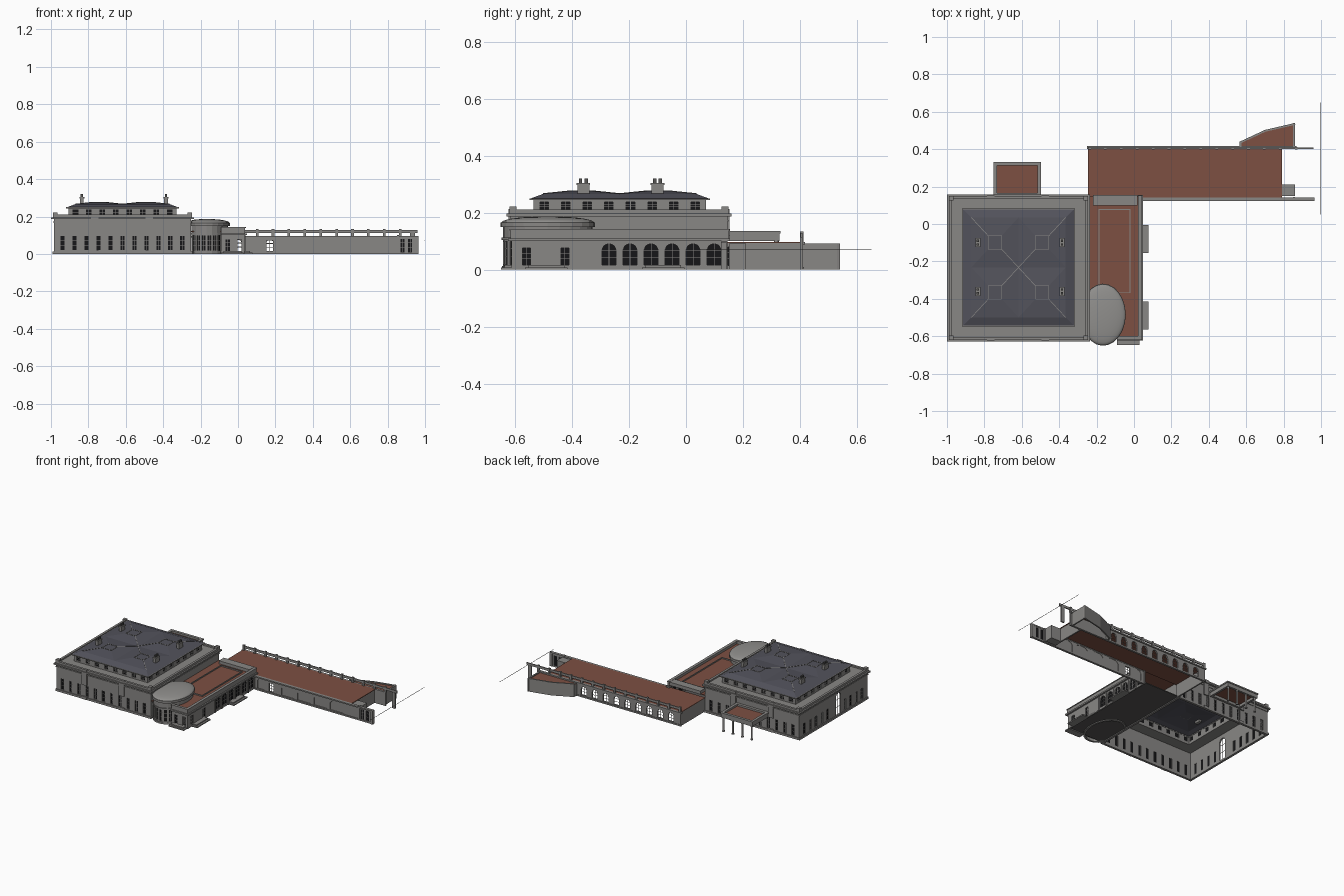
import bpy, bmesh, math
from mathutils import Vector as V

if "Cube" in bpy.data.objects:
    bpy.data.objects.remove(bpy.data.objects["Cube"])

COLS = [("stone_grey", (.25, .243, .235)), ("roof_brown", (.205, .08, .055)),
        ("slate", (.085, .085, .105)), ("dark_glass", (.008, .008, .009)),
        ("dome_grey", (.28, .275, .265)), ("shadow_grey", (.09, .088, .086))]
MATS = []
for n, c in COLS:
    m = bpy.data.materials.new(n)
    m.diffuse_color = (*c, 1)
    m.use_nodes = True
    m.node_tree.nodes["Principled BSDF"].inputs["Base Color"].default_value = m.diffuse_color
    MATS.append(m)
STONE, BROWN, SLATE, GLASS, DOME, DARK = range(6)


def finish(name, bm, smooth=False):
    bmesh.ops.recalc_face_normals(bm, faces=bm.faces)
    me = bpy.data.meshes.new(name)
    bm.to_mesh(me)
    bm.free()
    for m in MATS:
        me.materials.append(m)
    ob = bpy.data.objects.new(name, me)
    bpy.context.collection.objects.link(ob)
    if smooth:
        for p in me.polygons:
            p.use_smooth = True
    return ob


def prism(bm, pts, vec, mat=STONE):
    """Extrude a 3D polygon along a vector into a closed solid."""
    a = [bm.verts.new(p) for p in pts]
    b = [bm.verts.new(V(p) + V(vec)) for p in pts]
    n = len(a)
    fs = [bm.faces.new(a), bm.faces.new(b[::-1])]
    fs += [bm.faces.new((a[i], b[i], b[(i + 1) % n], a[(i + 1) % n])) for i in range(n)]
    for f in fs:
        f.material_index = mat


def box(bm, x0, x1, y0, y1, z0, z1, mat=STONE):
    prism(bm, [(x0, y0, z0), (x1, y0, z0), (x1, y1, z0), (x0, y1, z0)], (0, 0, z1 - z0), mat)


def boxes(name, items, mat=STONE):
    bm = bmesh.new()
    for b in items:
        box(bm, *b, mat=mat)
    return finish(name, bm)


def ring(name, r, z0, z1, out, inn, mat=STONE):
    """Rectangular band around a footprint (cornice, parapet, plinth)."""
    x0, x1, y0, y1 = r
    X0, X1, Y0, Y1 = x0 - out, x1 + out, y0 - out, y1 + out
    x0, x1, y0, y1 = x0 + inn, x1 - inn, y0 + inn, y1 - inn
    boxes(name, [(X0, X1, Y0, y0, z0, z1), (X0, X1, y1, Y1, z0, z1),
                 (X0, x0, y0, y1, z0, z1), (x1, X1, y0, y1, z0, z1)], mat)


def wall(bm, p0, p1, h, ops=(), t=.01, z=0):
    """Wall with real openings (pos, width, z0, z1, arched, fill); outside is right of p0->p1."""
    p0, p1 = V((*p0, 0)), V((*p1, 0))
    L = (p1 - p0).length
    d = (p1 - p0) / L
    n = V((d.y, -d.x, 0))

    def piece(uz, d0=0, d1=t, mat=STONE):
        prism(bm, [p0 + d * u - n * d0 + V((0, 0, w)) for u, w in uz], -n * (d1 - d0), mat)

    def rect(u0, u1, a, b, *k):
        piece([(u0, a), (u1, a), (u1, b), (u0, b)], *k)
    c = 0
    for u, w, a, b, arch, fill in sorted(ops):
        l, r = u - w / 2, u + w / 2
        rect(c, l, z, h)
        if a > z:
            rect(l, r, z, a)
        rect(l, r, b, h)
        if arch:
            rise = min(w / 2, .022)
            k = 8
            for i in range(k):
                q = [l + w * (i + j) / k for j in (0, 1)]
                zz = [b - rise + rise * math.sqrt(max(0, 1 - ((s - u) / (w / 2)) ** 2)) for s in q]
                piece([(q[0], zz[0]), (q[1], zz[1]), (q[1], b + .0005), (q[0], b + .0005)])
        if fill is not None:
            rect(l, r, a, b, t * .6, t * .8, fill)
        if fill != STONE:      # glazing bars
            rect(u - .001, u + .001, a, b, t * .4, t * .6)
            for s in (.36, .7):
                rect(l, r, a + (b - a) * s - .001, a + (b - a) * s + .001, t * .4, t * .6)
        c = r
    rect(c, L, z, h)


def row(c0, step, n, w, a, b, arch=False, fill=GLASS):
    return [(c0 + i * step, w, a, b, arch, fill) for i in range(n)]


# ---- Main block: walls, cornices, terrace ----
M = (-.985, -.25, -.615, .145)
x0, x1, y0, y1 = M
bm = bmesh.new()
wall(bm, (x0, y0), (x1, y0), .2, row(.047, .064, 11, .022, .02, .095))
wall(bm, (x1, y0), (x1, y1), .2)
wall(bm, (x1, y1), (x0, y1), .2, row(.047, .064, 11, .022, .02, .095))
side = [o for o in row(.06, .064, 11, .022, .02, .095) if abs(o[0] - .435) > .06]
wall(bm, (x0, y1), (x0, y0), .2, side + [(.435, .055, .012, .165, True, None)])
finish("main_walls", bm)
ring("main_plinth", M, 0, .014, .006, 0)
ring("main_string_course", M, .168, .174, .004, 0)
ring("main_cornice", M, .186, .196, .014, 0)
ring("main_parapet", M, .196, .21, .004, .012)
ring("main_terrace", M, .192, .2, 0, .09)
boxes("corner_piers", [(x - .012, x + .012, y - .012, y + .012, .2, .222)
                       for x in (x0 + .008, x1 - .008) for y in (y0 + .008, y1 - .008)])
boxes("facade_piers", [(x - .02, x + .02, y - .008, y + .008, z, z2)
                       for x in (-.765, -.475) for y in (y0, y1) for z, z2 in ((0, .02), (.1, .212))])

# ---- Attic storey and hipped slate roof ----
A = (-.905, -.33, -.535, .07)
ax0, ax1, ay0, ay1 = A
bm = bmesh.new()
for p, q in (((ax0, ay0), (ax1, ay0)), ((ax1, ay0), (ax1, ay1)),
             ((ax1, ay1), (ax0, ay1)), ((ax0, ay1), (ax0, ay0))):
    L = (V(p) - V(q)).length
    wall(bm, p, q, .246, row(L / 16, L / 8, 8, .03, .21, .238), z=.192)
finish("attic_walls", bm)
ring("attic_eaves", A, .244, .25, .014, .012)

bm = bmesh.new()
bars = []


def quad(*p):
    bm.faces.new([bm.verts.new(v) for v in p]).material_index = SLATE


def rect4(a, b, c, d, z):
    return [(a, c, z), (b, c, z), (b, d, z), (a, d, z)]


o = rect4(ax0 - .014, ax1 + .014, ay0 - .014, ay1 + .014, .248)
I = (ax0 + .035, ax1 - .035, ay0 + .035, ay1 - .035)
i4 = rect4(*I, .266)
for k in range(4):
    quad(o[k], o[(k + 1) % 4], i4[(k + 1) % 4], i4[k])
mx, my = (I[0] + I[1]) / 2, (I[2] + I[3]) / 2
for a, b in ((I[0], mx), (mx, I[1])):
    for c, d in ((I[2], my), (my, I[3])):
        cx, cy, s = (a + b) / 2, (c + d) / 2, .036
        lo, hi = rect4(a, b, c, d, .266), rect4(cx - s, cx + s, cy - s, cy + s, .276)
        quad(*hi)
        for k in range(4):
            quad(lo[k], lo[(k + 1) % 4], hi[(k + 1) % 4], hi[k])
            bars.append((hi[k], hi[(k + 1) % 4]))
            cxs = (abs(lo[k][0] - mx) < 1e-6) == (abs(lo[k][1] - my) < 1e-6)
            if cxs:
                bars.append((lo[k], hi[k]))
bmesh.ops.remove_doubles(bm, verts=bm.verts, dist=1e-5)
finish("slate_roof", bm)
bm = bmesh.new()
for a, b in bars:          # lead ridge strips
    a, b = V(a), V(b)
    s = (b - a).cross(V((0, 0, 1))).normalized() * .0018
    prism(bm, [a - s, b - s, b + s, a + s], (0, 0, .002))
finish("ridge_strips", bm)
ch = [(x, y) for x in (-.835, -.385) for y in (-.36, -.1)]
boxes("chimney_stacks", [(x - .01, x + .01, y - .021, y + .021, .255, .3) for x, y in ch])
boxes("chimney_caps", [(x - .013, x + .013, y - .024, y + .024, .297, .304) for x, y in ch])
boxes("chimney_pots", [(x - .006, x + .006, y + s - .006, y + s + .006, .304, .32)
                       for x, y in ch for s in (-.01, .01)], DARK)

# ---- East wing ----
E = (-.25, .035, -.612, .145)
bm = bmesh.new()
wall(bm, (-.09, E[2]), (.035, E[2]), .108, [(.035, .024, .016, .078, False, GLASS), (.098, .024, .016, .078, False, None)])
u = -E[2]
wall(bm, (.035, E[2]), (.035, E[3]), .108,
     [(u + y, .028, .016, .076, False, GLASS) for y in (-.56, -.425)]
     + row(u - .27, .0737, 6, .05, .016, .09, True))
finish("east_wing_walls", bm)
boxes("east_pilasters", [(.03, .04, -.27 + .0737 * (i - .5) - .006, -.27 + .0737 * (i - .5) + .006, 0, .1)
                         for i in range(7)])
boxes("east_cornice", [(-.09, .047, -.624, -.6, .1, .11), (.02, .047, -.6, .155, .1, .11)])
boxes("east_parapet", [(-.09, .038, -.615, -.603, .11, .14), (.026, .038, -.603, .15, .11, .14)])
boxes("east_parapet_cap", [(-.09, .042, -.619, -.6, .138, .143), (.022, .042, -.6, .152, .138, .143)])
boxes("east_roof", [(-.25, .028, -.605, .15, .118, .122)], BROWN)
ring("roof_kerb", (-.19, -.02, -.37, .08), .122, .13, 0, .005)
boxes("link_block", [(-.22, .02, .1, .155, .12, .143)])
boxes("east_floor", [(-.25, .035, -.61, .145, .006, .012)], DARK)
boxes("entrance_steps", [b for k in (0, 1) for e in (.012 * k,) for b in (
    (.03, .077 - e, -.155 + e, -.005 - e, .008 * k, .008 + .008 * k),
    (.03, .077 - e, -.565 + e, -.415 - e, .008 * k, .008 + .008 * k),
    (-.09 + e, .03 - e, -.648 + e, -.61, .008 * k, .008 + .008 * k))])

# ---- Oval bow with shallow dome ----
cx, cy, rx, ry = -.165, -.485, .112, .157


def ell(a, k=0):
    return (max(-.25, cx + (rx + k) * math.cos(a)), cy + (ry + k) * math.sin(a))


angs = [math.radians(-138 + 276 * i / 18) for i in range(19)]
bm, bc = bmesh.new(), bmesh.new()
for a, b in zip(angs, angs[1:]):
    p, q = ell(a), ell(b)
    L = (V(p) - V(q)).length
    win = [(L / 2, min(.024, L * .6), .018, .098, False, GLASS)] if b < -.6 and L > .02 else []
    wall(bm, p, q, .165, win)
    for z0, z1, k in ((0, .012, .004), (.104, .112, .005), (.15, .166, .009)):
        prism(bc, [(*ell(a, -.005), z0), (*ell(a, k), z0), (*ell(b, k), z0), (*ell(b, -.005), z0)], (0, 0, z1 - z0))
finish("bow_walls", bm)
finish("bow_cornices", bc)
bm = bmesh.new()
N, R = 48, 7
g = []
for j in range(R):
    t = j / R * math.pi / 2
    g.append([bm.verts.new((max(-.25, cx + .12 * math.cos(t) * math.cos(2 * math.pi * i / N)),
                            cy + .163 * math.cos(t) * math.sin(2 * math.pi * i / N),
                            .165 + .022 * math.sin(t))) for i in range(N)])
top = bm.verts.new((cx, cy, .187))
for i in range(N):
    k = (i + 1) % N
    for j in range(R - 1):
        bm.faces.new((g[j][i], g[j][k], g[j + 1][k], g[j + 1][i]))
    bm.faces.new((g[-1][i], g[-1][k], top))
for f in bm.faces:
    f.material_index = DOME
finish("bow_dome", bm, True)

# ---- Long gallery wing ----
bm = bmesh.new()
xs = [.17 + .127 * i for i in range(-0, 5)]
ops = [(x - .035, .1, .012, .084, True, STONE) for x in xs[1:]]
ops += [(.135, .035, .015, .072, False, None), (.05, .05, .012, .084, True, STONE),
        (.845, .022, .01, .08, False, GLASS), (.885, .022, .01, .08, False, GLASS)]
wall(bm, (.035, .13), (.95, .13), .095, ops)
wall(bm, (.785, .13), (.785, .41), .095, [(.035, .036, .015, .08, False, GLASS)])
wall(bm, (.87, .41), (-.245, .41), .095,
     [(.87 - (.17 + .085 * i), .042, .015, .075, True, None) for i in range(-4, 5)])
wall(bm, (-.245, .41), (-.245, .14), .095)
finish("gallery_walls", bm)
boxes("gallery_cornices", [(.04, .96, .122, .142, .088, .097), (-.252, .87, .4, .417, .088, .097)])
boxes("gallery_plinth", [(.04, .955, .125, .135, 0, .01), (-.25, .87, .405, .414, 0, .01)])
boxes("gallery_roof", [(-.245, .79, .135, .405, .093, .097)], BROWN)
boxes("gallery_rail", [(-.245, .96, .402, .409, .112, .128)])
boxes("gallery_posts", [(x - .007, x + .007, .399, .412, .095, .133)
                        for x in [-.238 + .085 * i for i in range(14)]])
boxes("gallery_end_block", [(.785, .86, .15, .21, 0, .092)])
boxes("gate_piers", [(.85, .862, .125, .145, 0, .1), (.945, .965, .122, .142, 0, .097),
                     (.92, .945, .4, .41, 0, .112)])
boxes("boundary_wire", [(.998, 1, .05, .65, .07, .0715)], DARK)

# ---- Angled annex behind the gallery ----
pts = [(.86, .41), (.86, .54), (.7, .503), (.565, .44), (.565, .41)]
bm = bmesh.new()
for p, q in zip(pts, pts[1:]):
    wall(bm, p, q, .092)
finish("annex_walls", bm)
bm = bmesh.new()
prism(bm, [(x, y - .004, .082) for x, y in pts], (0, 0, .003), BROWN)
finish("annex_roof", bm)

# ---- Rear portico ----
P = (-.745, -.505, .155, .325)
ring("portico_entablature", P, .1, .128, .003, .012)
ring("portico_cornice", P, .126, .135, .007, .012)
boxes("portico_roof", [(-.74, -.51, .15, .32, .118, .122)], BROWN)
bm = bmesh.new()
for x in (-.735, -.662, -.588, -.515):
    for r, z0, z1 in ((.006, 0, .1), (.009, 0, .006), (.009, .094, .1)):
        prism(bm, [(x + r * math.cos(i * math.pi / 6), .317 + r * math.sin(i * math.pi / 6), z0)
                   for i in range(12)], (0, 0, z1 - z0))
finish("portico_columns", bm)
